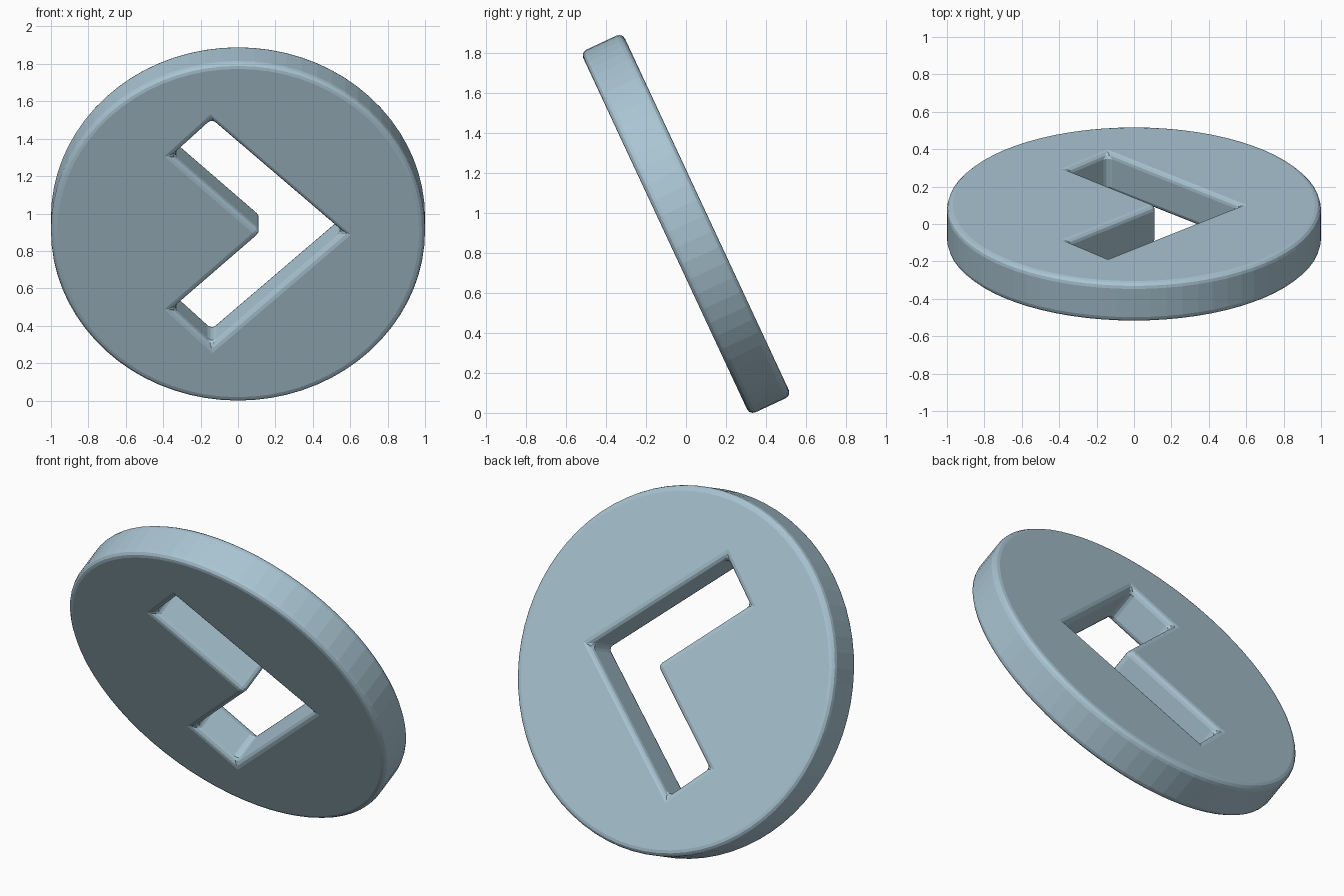
import bpy, bmesh, math
from mathutils import Matrix

if "Cube" in bpy.data.objects:
    bpy.data.objects.remove(bpy.data.objects["Cube"])

THICK = 0.23
TILT = math.radians(115)

blue = bpy.data.materials.new("pale steel blue")
blue.diffuse_color = (0.40, 0.56, 0.65, 1)
blue.use_nodes = True
blue.node_tree.nodes["Principled BSDF"].inputs["Base Color"].default_value = blue.diffuse_color


def prism(name, outline, depth):
    """Extrude a flat outline into a solid centred on local z = 0."""
    bm = bmesh.new()
    face = bm.faces.new([bm.verts.new((x, y, -depth / 2)) for x, y in outline])
    ext = bmesh.ops.extrude_face_region(bm, geom=[face])
    top = [v for v in ext["geom"] if isinstance(v, bmesh.types.BMVert)]
    bmesh.ops.translate(bm, verts=top, vec=(0, 0, depth))
    bmesh.ops.recalc_face_normals(bm, faces=bm.faces)
    me = bpy.data.meshes.new(name)
    bm.to_mesh(me)
    bm.free()
    me.materials.append(blue)
    ob = bpy.data.objects.new(name, me)
    bpy.context.collection.objects.link(ob)
    return ob


# round disc
N = 72
disc = prism("tilted_disc",
             [(math.cos(2 * math.pi * i / N), math.sin(2 * math.pi * i / N)) for i in range(N)],
             THICK)

# chevron-shaped cutter
upper = [(-0.14, 0.66), (-0.348, 0.452)]
chevron = [(0.56, 0)] + upper + [(0.125, 0)] + [(x, -y) for x, y in reversed(upper)]
cutter = prism("chevron_cutter", chevron, THICK * 3)
cutter.hide_render = True

# cut the through hole, then round every sharp edge
cut = disc.modifiers.new("hole", 'BOOLEAN')
cut.operation = 'DIFFERENCE'
cut.solver = 'EXACT'
cut.object = cutter
bev = disc.modifiers.new("rounding", 'BEVEL')
bev.width = 0.032
bev.segments = 3
bev.limit_method = 'ANGLE'
bev.angle_limit = math.radians(30)

# bake the modifiers and remove the cutter
bpy.context.view_layer.update()
dg = bpy.context.evaluated_depsgraph_get()
mesh = bpy.data.meshes.new_from_object(disc.evaluated_get(dg))
disc.modifiers.clear()
disc.data = mesh
bpy.data.objects.remove(cutter)

# lean the disc forward and rest it on the ground
mesh.transform(Matrix.Rotation(TILT, 4, 'X'))
mesh.transform(Matrix.Translation((0, 0, -min(v.co.z for v in mesh.vertices))))

bpy.context.view_layer.objects.active = disc
disc.select_set(True)
bpy.ops.object.shade_smooth_by_angle(angle=math.radians(4))
